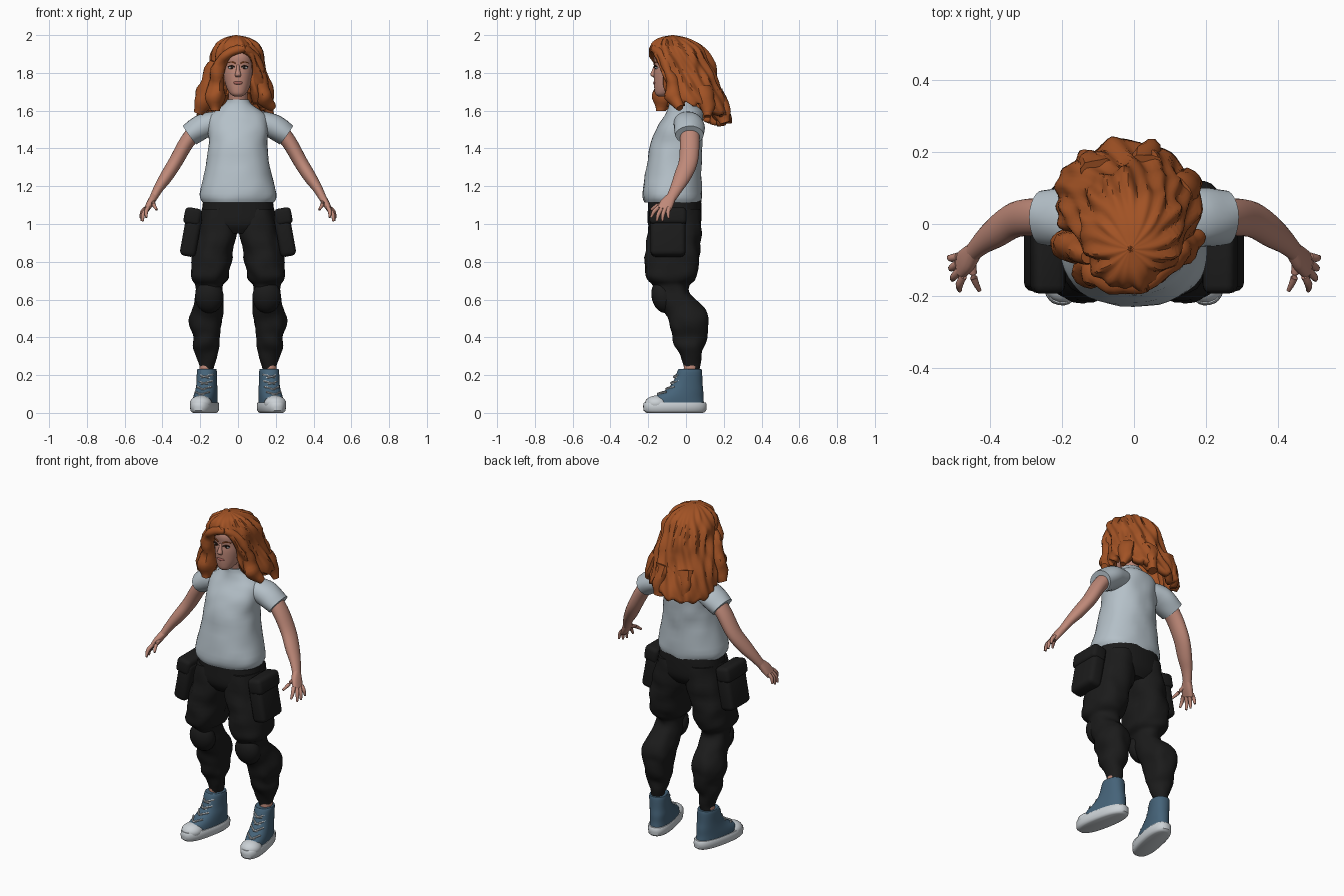
import bpy, bmesh, math
from mathutils import Vector, Matrix, noise


def material(name, r, g, b):
    m = bpy.data.materials.new(name)
    m.diffuse_color = (r, g, b, 1)
    return m


SKIN = material("skin", 0.52, 0.25, 0.19)
HAIR = material("ginger_hair", 0.36, 0.085, 0.018)
SHIRT = material("pale_grey_cotton", 0.46, 0.53, 0.58)
CLOTH = material("black_cloth", 0.011, 0.011, 0.011)
CANVAS = material("blue_canvas", 0.06, 0.125, 0.19)
RUBBER = material("white_rubber", 0.60, 0.64, 0.67)
LIP = material("lip", 0.36, 0.12, 0.10)
DARK = material("dark_brown", 0.03, 0.015, 0.01)


def finish(name, bm, mat, mirror=False, matrix=None, fix=True):
    if matrix:
        bm.transform(matrix)
    if fix:
        bmesh.ops.recalc_face_normals(bm, faces=bm.faces)
    me = bpy.data.meshes.new(name)
    bm.to_mesh(me)
    bm.free()
    me.materials.append(mat)
    ob = bpy.data.objects.new(name, me)
    bpy.context.collection.objects.link(ob)
    if mirror:
        ob.modifiers.new("mirror", 'MIRROR')
    return ob


def smooth_rows(rows, sub):
    """Catmull-Rom interpolation between rows of numbers."""
    out = []
    for i in range(len(rows) - 1):
        p0, p1 = rows[max(i - 1, 0)], rows[i]
        p2, p3 = rows[i + 1], rows[min(i + 2, len(rows) - 1)]
        for s in range(sub):
            t = s / sub
            out.append([0.5 * (2 * b + (c - a) * t + (2 * a - 5 * b + 4 * c - d) * t * t
                               + (3 * b - a - 3 * c + d) * t ** 3)
                        for a, b, c, d in zip(p0, p1, p2, p3)])
    return out + [list(rows[-1])]


def loft(name, rows, mat, n=24, sub=4, flat=True, p=2.0, rough=0.0, **kw):
    """Rows are x, y, z and two radii; flat keeps every section horizontal."""
    rows = smooth_rows(rows, sub)
    bm, rings = bmesh.new(), []
    for i, (x, y, z, a, b) in enumerate(rows):
        if flat:
            u, v = Vector((1, 0, 0)), Vector((0, 1, 0))
        else:
            t = (Vector(rows[min(i + 1, len(rows) - 1)][:3]) - Vector(rows[max(i - 1, 0)][:3])).normalized()
            ref = Vector((0, 1, 0)) if abs(t.y) < 0.9 else Vector((1, 0, 0))
            u = (ref - t * ref.dot(t)).normalized()
            v = t.cross(u)
        ring = []
        for k in range(n):
            c, s = math.cos(math.tau * k / n), math.sin(math.tau * k / n)
            c, s = (math.copysign(abs(w) ** (2 / p), w) for w in (c, s))
            d = u * a * c + v * b * s
            q = Vector((x, y, z)) + d
            if rough:
                q += d.normalized() * rough * noise.noise(q * 14)
            ring.append(bm.verts.new(q))
        rings.append(ring)
    for r, s in zip(rings, rings[1:]):
        for k in range(n):
            bm.faces.new((r[k], r[(k + 1) % n], s[(k + 1) % n], s[k]))
    bm.faces.new(rings[0])
    bm.faces.new(rings[-1])
    return finish(name, bm, mat, **kw)


def ball(name, loc, size, mat, rot=None, **kw):
    bm = bmesh.new()
    bmesh.ops.create_uvsphere(bm, u_segments=20, v_segments=12, radius=1)
    bm.transform(Matrix.Translation(loc) @ (rot or Matrix()) @ Matrix.Diagonal((*size, 1)))
    return finish(name, bm, mat, **kw)


def box(name, loc, size, mat, tilt, bevel):
    bm = bmesh.new()
    bmesh.ops.create_cube(bm, size=1)
    m = Matrix.Translation(loc) @ Matrix.Rotation(tilt, 4, 'Y') @ Matrix.Diagonal((*size, 1))
    bm.transform(m)
    bmesh.ops.bevel(bm, geom=bm.edges[:], offset=bevel, segments=3, profile=0.5, affect='EDGES')
    return finish(name, bm, mat, mirror=True)


# Shirt
loft("shirt_body", [(0, -.07, 1.115, .19, .15), (0, -.072, 1.16, .203, .158), (0, -.065, 1.3, .172, .146),
                    (0, -.05, 1.42, .155, .138), (0, -.035, 1.5, .16, .124), (0, -.015, 1.56, .155, .105),
                    (0, -.008, 1.6, .12, .09), (0, -.022, 1.635, .072, .066), (0, -.03, 1.66, .058, .056)],
     SHIRT, n=40, p=2.2, rough=.006)
loft("sleeve", [(.08, .005, 1.545, .065, .05), (.16, .012, 1.527, .08, .066), (.21, .018, 1.502, .08, .063),
                (.257, .02, 1.47, .076, .058)], SHIRT, flat=False, mirror=True, rough=.005)

# Arms and hands
loft("arm", [(.2, .02, 1.52, .05, .045), (.27, .02, 1.435, .052, .04), (.33, .012, 1.33, .05, .037),
             (.38, -.02, 1.25, .045, .034), (.42, -.05, 1.19, .034, .026), (.45, -.08, 1.135, .026, .02)],
     SKIN, flat=False, mirror=True)
loft("palm", [(.445, -.075, 1.145, .025, .02), (.465, -.1, 1.11, .036, .019), (.485, -.118, 1.075, .036, .014)],
     SKIN, flat=False, mirror=True, p=2.5)
FINGERS = [("index", (.475, -.145, 1.09), (.485, -.185, 1.035)), ("middle", (.485, -.13, 1.08), (.505, -.155, 1.015)),
           ("ring", (.49, -.11, 1.08), (.51, -.125, 1.015)), ("little", (.49, -.09, 1.085), (.515, -.092, 1.03)),
           ("thumb", (.45, -.105, 1.12), (.43, -.185, 1.075))]
for label, a, b in FINGERS:
    mid = [(p + q) / 2 + o for p, q, o in zip(a, b, (.006, -.004, .004))]
    loft(label + "_finger", [(*a, .011, .011), (*mid, .0105, .0105), (*b, .006, .006)],
         SKIN, n=10, flat=False, mirror=True)

# Trousers
loft("trouser_hips", [(0, -.06, 1.15, .18, .138), (0, -.06, 1.08, .19, .142), (0, -.062, 1.0, .19, .14),
                      (0, -.062, .95, .12, .11)], CLOTH, n=32, p=2.3)
loft("trouser_leg", [(.1, -.06, 1.08, .09, .13), (.11, -.065, .95, .107, .143), (.135, -.07, .85, .105, .144),
                     (.147, -.078, .75, .102, .138), (.15, -.08, .705, .094, .125), (.153, -.08, .675, .07, .098),
                     (.155, -.07, .63, .07, .09), (.157, -.03, .575, .076, .105), (.17, .01, .51, .088, .108),
                     (.172, .016, .45, .086, .1), (.163, .018, .4, .074, .09), (.168, .02, .355, .07, .078),
                     (.165, .025, .31, .052, .06), (.17, .03, .23, .038, .043)],
     CLOTH, n=28, p=2.3, mirror=True, rough=.014)
ball("knee_pad", (.152, -.122, .615), (.076, .06, .088), CLOTH, Matrix.Rotation(.25, 4, 'X'), mirror=True)
box("cargo_pocket", (.248, -.095, .945), (.085, .185, .235), CLOTH, -.18, .025)
box("pocket_flap", (.24, -.095, 1.04), (.09, .196, .09), CLOTH, -.18, .022)

# Ankles and shoes, turned outwards
loft("ankle", [(.17, .025, .18, .036, .04), (.17, .028, .27, .034, .038)], SKIN, mirror=True)
SHOE = Matrix.Translation((.165, 0, 0)) @ Matrix.Rotation(.2, 4, 'Z')
loft("shoe_sole", [(0, -.06, .0, .05, .15), (0, -.06, .012, .064, .168), (0, -.06, .05, .065, .169),
                   (0, -.06, .056, .058, .16)], RUBBER, n=36, p=2.5, sub=2, mirror=True, matrix=SHOE)
loft("shoe_upper", [(0, -.05, .045, .059, .148), (0, -.042, .08, .058, .135), (0, -.01, .12, .055, .102),
                    (.002, .008, .16, .052, .079), (.004, .02, .225, .051, .064), (.004, .02, .232, .042, .054)],
     CANVAS, n=32, p=2.3, mirror=True, matrix=SHOE)
ball("toe_cap", (0, -.158, .05), (.059, .064, .042), RUBBER, mirror=True, matrix=SHOE)
for i, (y, z) in enumerate([(-.145, .1), (-.1, .127), (-.073, .158), (-.058, .192)]):
    for s in (-1, 1):
        loft(f"lace_{i}_{s}", [(-.038, y + .03, z - .011 * s, .005, .005), (0, y - .008, z, .005, .005),
                               (.038, y + .03, z + .011 * s, .005, .005)],
             RUBBER, n=6, flat=False, mirror=True, matrix=SHOE)

# Head and face
loft("neck", [(0, -.01, 1.58, .056, .055), (0, -.03, 1.66, .05, .05), (0, -.045, 1.75, .052, .055)], SKIN)
loft("head", [(0, -.125, 1.674, .018, .02), (0, -.117, 1.688, .04, .045), (0, -.09, 1.72, .06, .078),
              (0, -.075, 1.76, .072, .095), (0, -.065, 1.8, .08, .105), (0, -.06, 1.84, .083, .106),
              (0, -.055, 1.89, .083, .115), (0, -.05, 1.94, .068, .092), (0, -.05, 1.965, .03, .04)],
     SKIN, n=32, p=2.15)
loft("nose", [(0, -.16, 1.845, .007, .008), (0, -.168, 1.815, .01, .012), (0, -.173, 1.79, .016, .016),
              (0, -.166, 1.778, .012, .009)], SKIN, n=14)
ball("lips", (0, -.166, 1.747), (.025, .008, .009), LIP)
ball("eye", (.034, -.154, 1.828), (.017, .0105, .008), RUBBER, mirror=True)
ball("iris", (.034, -.161, 1.828), (.008, .005, .0075), DARK, mirror=True)
loft("eyelid", [(.016, -.168, 1.83, .003, .003), (.034, -.165, 1.838, .004, .004), (.053, -.153, 1.832, .003, .003)],
     DARK, n=6, flat=False, mirror=True)
loft("eyebrow", [(.014, -.169, 1.85, .003, .004), (.035, -.162, 1.858, .003, .004), (.058, -.145, 1.852, .002, .002)],
     HAIR, n=6, flat=False, mirror=True)
ball("ear", (.084, -.05, 1.805), (.01, .02, .03), SKIN, mirror=True)

# Hair shell: z, centre x, centre y, two radii, left and right face opening
HAIR_ROWS = smooth_rows([(2.0, -.01, -.07, .004, .004, 0, 0), (1.985, -.005, -.065, .062, .075, 0, 0),
                         (1.95, -.005, -.05, .108, .128, 0, 0), (1.9, -.005, -.035, .138, .15, .42, .45),
                         (1.82, -.005, -.008, .148, .155, .58, .6), (1.74, -.005, .02, .175, .16, .45, .52),
                         (1.66, -.015, .045, .195, .165, .35, .7), (1.58, -.02, .06, .205, .168, .33, 1.0),
                         (1.5, -.02, .065, .205, .17, .33, 1.1)], 6)


def hair_row(z):
    for a, b in zip(HAIR_ROWS, HAIR_ROWS[1:]):
        if b[0] <= z:
            t = (a[0] - z) / max(a[0] - b[0], 1e-6)
            return [p + (q - p) * t for p, q in zip(a, b)]
    return HAIR_ROWS[-1]


bm, grid = bmesh.new(), []
R, C = 38, 84
for i in range(R + 1):
    row = []
    for j in range(C + 1):
        th = math.tau * j / C
        hem = 1.585 + .05 * math.cos(th) + .02 * math.sin(th) + .013 * math.sin(13 * th)
        z = 2 - (2 - hem) * (i / R) ** 1.5
        _, cx, cy, rx, ry, left, right = hair_row(z)
        right, left = max(right, 0), max(left, 0)
        th = right + (math.tau - left - right) * j / C
        d = Vector((math.sin(th), -math.cos(th), 0))
        wave = noise.noise(Vector((d.x * 3.5, d.y * 3.5, z * 9))) * .025 + .006 * math.sin(17 * th + 25 * z)
        wave *= min(1, i / 8)
        row.append(bm.verts.new((cx + d.x * (rx + wave), cy + d.y * (ry + wave), z)))
    grid.append(row)
for r, s in zip(grid, grid[1:]):
    for j in range(C):
        bm.faces.new((r[j], s[j], s[j + 1], r[j + 1]))
bmesh.ops.remove_doubles(bm, verts=bm.verts, dist=.0002)
shell = finish("hair_shell", bm, HAIR, fix=False)
mod = shell.modifiers.new("thickness", 'SOLIDIFY')
mod.thickness, mod.offset = .04, -1

# Loose locks beside the face and along the hem
LOCKS = [[(.035, -.165, 1.935, .02, .02), (-.045, -.168, 1.91, .032, .025), (-.1, -.14, 1.84, .036, .035),
          (-.118, -.115, 1.74, .042, .04), (-.12, -.128, 1.66, .05, .045), (-.125, -.13, 1.6, .03, .028)],
         [(-.12, -.09, 1.86, .03, .03), (-.15, -.07, 1.75, .04, .045), (-.18, -.06, 1.66, .045, .05),
          (-.21, -.05, 1.585, .025, .022)],
         [(.03, -.165, 1.935, .018, .018), (.085, -.13, 1.89, .025, .026), (.118, -.09, 1.81, .03, .035),
          (.12, -.075, 1.73, .037, .04), (.14, -.06, 1.66, .04, .04), (.18, -.03, 1.61, .018, .018)],
         [(-.1, .14, 1.7, .05, .05), (-.12, .17, 1.6, .045, .04), (-.13, .18, 1.55, .02, .02)],
         [(.03, .15, 1.7, .05, .05), (.04, .185, 1.6, .05, .04), (.045, .205, 1.535, .02, .02)],
         [(.12, .09, 1.72, .05, .05), (.15, .11, 1.63, .045, .04), (.175, .11, 1.57, .018, .018)]]
for i, rows in enumerate(LOCKS):
    loft(f"hair_lock_{i}", rows, HAIR, n=14, flat=False, rough=.022)

bpy.ops.object.select_all(action='SELECT')
bpy.context.view_layer.objects.active = shell
bpy.ops.object.shade_smooth_by_angle(angle=math.radians(40))
